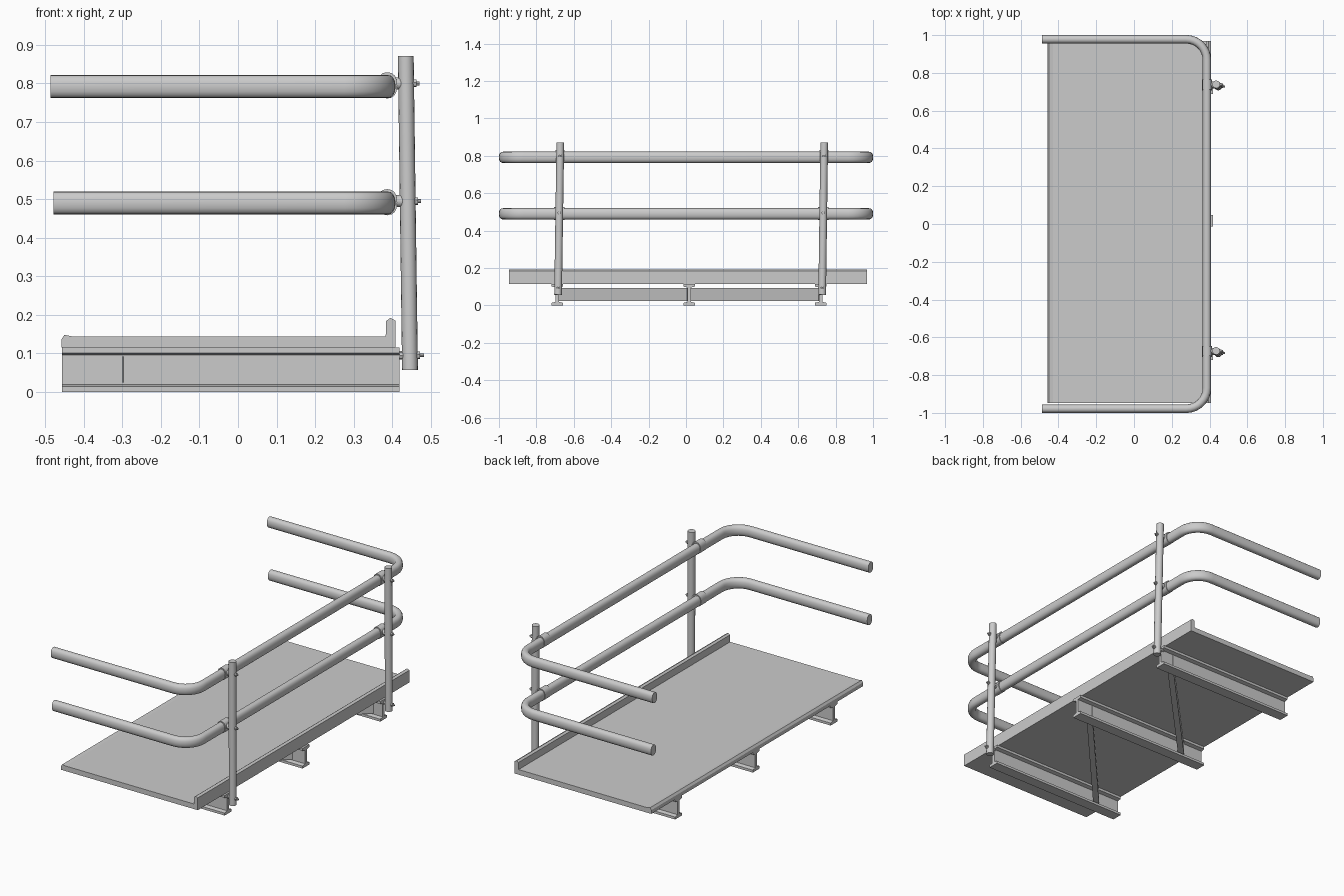
import bpy, bmesh
from math import sin, cos, pi, atan2
from mathutils import Vector

if "Cube" in bpy.data.objects:
    bpy.data.objects.remove(bpy.data.objects["Cube"])


def finish(bm, name, smooth=False):
    bmesh.ops.recalc_face_normals(bm, faces=bm.faces)
    me = bpy.data.meshes.new(name)
    bm.to_mesh(me)
    bm.free()
    ob = bpy.data.objects.new(name, me)
    bpy.context.collection.objects.link(ob)
    if smooth:
        bpy.ops.object.select_all(action='DESELECT')
        ob.select_set(True)
        bpy.context.view_layer.objects.active = ob
        bpy.ops.object.shade_smooth_by_angle(angle=0.7)
    return ob


def loft(name, rings, smooth=False):
    """Skin a list of closed rings and cap both ends."""
    bm = bmesh.new()
    vs = [[bm.verts.new(p) for p in ring] for ring in rings]
    n = len(vs[0])
    for a, b in zip(vs, vs[1:]):
        for i in range(n):
            j = (i + 1) % n
            bm.faces.new((a[i], a[j], b[j], b[i]))
    bm.faces.new(vs[0])
    bm.faces.new(vs[-1])
    return finish(bm, name, smooth)


def rod(name, p, q, r, sides=16, smooth=True):
    p, q = Vector(p), Vector(q)
    d = (q - p).normalized()
    u = d.orthogonal().normalized()
    v = d.cross(u)
    ring = [(u * cos(2 * pi * i / sides) + v * sin(2 * pi * i / sides)) * r for i in range(sides)]
    return loft(name, [[c + o for o in ring] for c in (p, q)], smooth)


def oval(a, b, sides=16):
    """Oval section with slightly flattened sides: (across, up) pairs."""
    def f(t):
        return abs(t) ** 0.85 * (1 if t > 0 else -1)
    return [(a * f(cos(2 * pi * i / sides)), b * f(sin(2 * pi * i / sides))) for i in range(sides)]


# Deck plate with raised lip and toe board
deck = [(-.458, .115), (-.458, .136), (-.450, .148), (-.430, .144), (.383, .144),
        (.384, .184), (.395, .192), (.408, .185), (.408, .115)]
loft("deck", [[(x, y, z) for x, z in deck] for y in (-.947, .968)])

# I-beams under the deck
half = [(.031, 0), (.031, .014), (.009, .019), (.009, .096), (.031, .101), (.031, .115)]
section = half + [(-y, z) for y, z in reversed(half)]
BEAMS = (-.688, .017, .72)
for k, y0 in enumerate(BEAMS):
    loft(f"deck_beam_{k + 1}", [[(x, y0 + y, z) for y, z in section] for x in (-.457, .419)])

# Diagonal braces between the beams
for k in range(2):
    p, q = Vector((-.32, BEAMS[k], 0)), Vector((.35, BEAMS[k + 1], 0))
    if k == 0:
        q.x, p.x = .33, -.31
    d = (q - p).normalized()
    s = Vector((-d.y, d.x, 0)) * .016
    ring = [s, -s]
    rings = []
    for c in (p, q):
        rings.append([c + s + Vector((0, 0, .025)), c - s + Vector((0, 0, .025)),
                      c - s + Vector((0, 0, .092)), c + s + Vector((0, 0, .092))])
    loft(f"diagonal_brace_{k + 1}", rings)

# U-shaped handrails with rounded corners
RX, RY, R = .386, .978, .11
for name, z0, end in (("top_rail", .792, -.486), ("middle_rail", .49, -.479)):
    path = [((end, -RY), 0)]
    for cy, start in ((-RY + R, -pi / 2), (RY - R, 0)):
        for i in range(9):
            t = start + pi / 2 * i / 8
            path.append(((RX - R + R * cos(t), cy + R * sin(t)), t + pi / 2))
    path.append(((end, RY), pi))
    rings = []
    for (x, y), h in path:
        nx, ny = sin(h), -cos(h)
        rings.append([(x + nx * a, y + ny * a, z0 + b) for a, b in oval(.0225, .030)])
    loft(name, rings, True)

# Posts leaning slightly, with clamps and bolts at each rail and at the base
for k, (yb, yt) in enumerate(((-.684, -.672), (.728, .739))):
    low, top = Vector((.446, yb, .057)), Vector((.435, yt, .871))
    rod(f"post_{k + 1}", low, top, .0205, 16)
    for level, z, tip in (("base", .095, .482), ("middle", .495, .474), ("top", .80, .471)):
        c = low.lerp(top, (z - .057) / .814)
        x0 = .40 if level == "base" else .395
        rod(f"{level}_bolt_{k + 1}", (x0, c.y, z), (tip, c.y, z), .005, 8)
        rod(f"{level}_bolt_nut_{k + 1}", (c.x + .018, c.y, z), (c.x + .027, c.y, z), .010, 6, False)
        if level != "base":
            # Collar wrapped round the rail plus a spacer against the post
            zr = z - .005 if level == "top" else z - .003
            loft(f"{level}_clamp_{k + 1}",
                 [[(.387 + a, c.y + dy, zr + b) for a, b in oval(.026, .034)]
                  for dy in (-.027, .027)], True)
            rod(f"{level}_clamp_spacer_{k + 1}", (.40, c.y, z), (c.x - .012, c.y, z), .016, 12)
        else:
            rod(f"base_spacer_{k + 1}", (.415, c.y, z), (c.x - .012, c.y, z), .011, 8)
